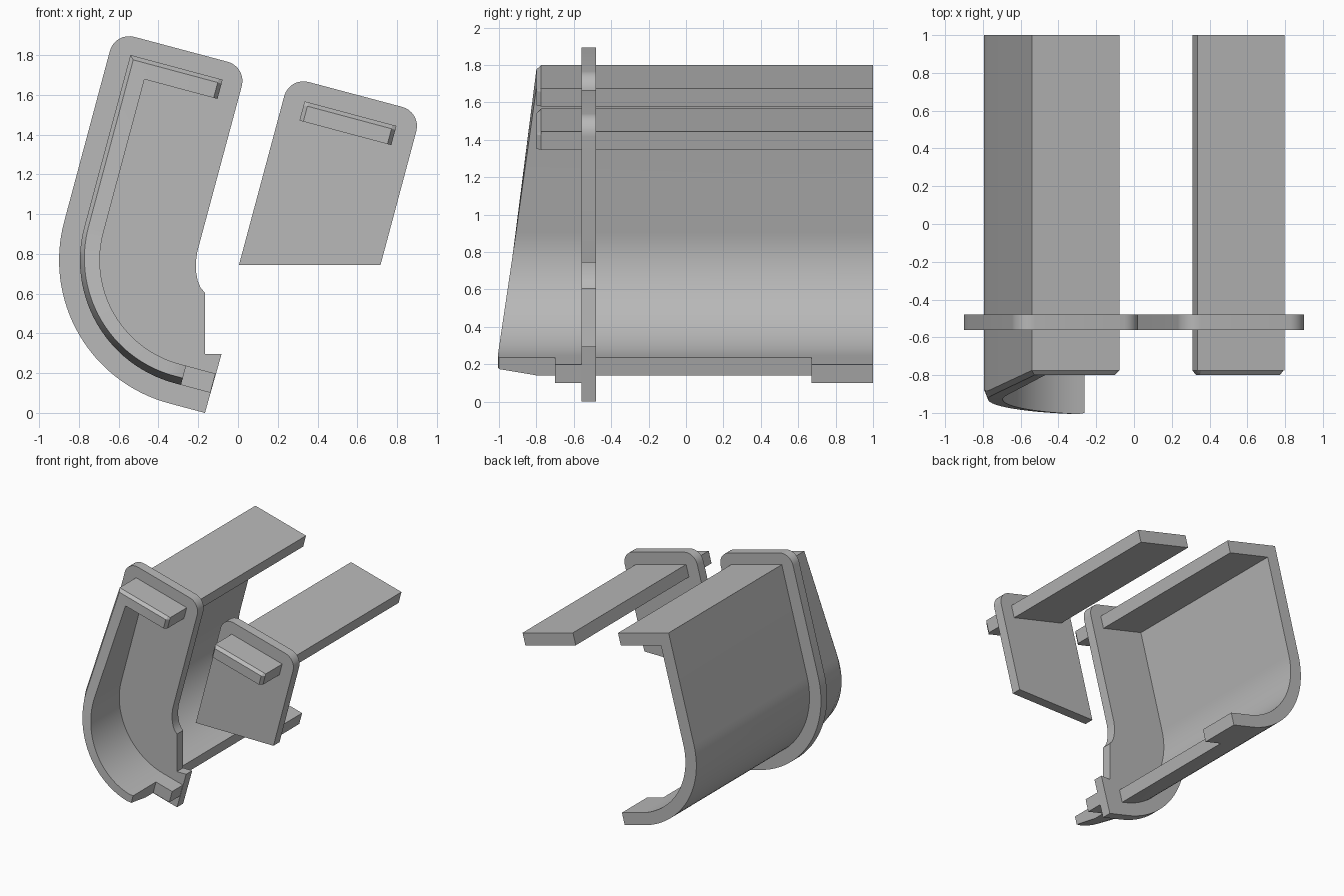
import bpy, bmesh
from math import sin, cos, radians
from mathutils import Vector

cube = bpy.data.objects.get("Cube")
if cube:
    bpy.data.objects.remove(cube, do_unlink=True)

grey = bpy.data.materials.new("plain grey")
grey.use_nodes = True
GREY = (0.48, 0.48, 0.48, 1)
grey.diffuse_color = GREY
grey.node_tree.nodes["Principled BSDF"].inputs["Base Color"].default_value = GREY

# Everything leans 15 degrees: U runs along the bars, V runs up the walls
TILT = radians(15)
U = Vector((cos(TILT), -sin(TILT)))
V = Vector((sin(TILT), cos(TILT)))
CENTRE = Vector((-0.155, 0.768))
THICK = 0.1
BACK = 1.0


def loft(name, rings):
    """Skin a row of equal point rings and cap both ends."""
    bm = bmesh.new()
    rows = [[bm.verts.new(p) for p in ring] for ring in rings]
    n = len(rows[0])
    for a, b in zip(rows, rows[1:]):
        for i in range(n):
            j = (i + 1) % n
            bm.faces.new((a[i], a[j], b[j], b[i]))
    bm.faces.new(rows[0])
    bm.faces.new(rows[-1])
    bmesh.ops.recalc_face_normals(bm, faces=bm.faces)
    mesh = bpy.data.meshes.new(name)
    bm.to_mesh(mesh)
    bm.free()
    mesh.materials.append(grey)
    ob = bpy.data.objects.new(name, mesh)
    bpy.context.collection.objects.link(ob)
    bpy.ops.object.select_all(action='DESELECT')
    ob.select_set(True)
    bpy.context.view_layer.objects.active = ob
    bpy.ops.object.shade_smooth_by_angle(angle=radians(25))
    return ob


def prism(name, outline, y0, y1):
    return loft(name, [[(p[0], y, p[1]) for p in outline] for y in (y0, y1)])


def arc(centre, radius, start, end, steps):
    return [centre + radius * Vector((cos(radians(start + (end - start) * i / steps)),
                                      sin(radians(start + (end - start) * i / steps))))
            for i in range(steps + 1)]


def section(outer, inward, front, inset, depth):
    """Wall cross-section with a chamfer on its outer front edge."""
    mid, inner = outer + inward * inset, outer + inward * THICK
    profile = ((outer, BACK), (outer, front + depth), (mid, front),
               (inner, front), (inner, BACK))
    return [(p.x, y, p.y) for p, y in profile]


def rounded_top(left, right, radius=0.1):
    """Two rounded corners of a tilted plate, from left to right."""
    return (arc(left + radius * (U - V), radius, 165, 75, 8)
            + arc(right - radius * (U + V), radius, 75, -15, 8))


# Curved channel: top bar, leaning wall and swept floor in one skin
corner = Vector((-0.541, 1.80))
bar_end = corner + U * 0.48
rings = [section(bar_end, -V, -0.775, 0.02, 0),
         section(bar_end - U * 0.02, -V, -0.8, 0.02, 0.025),
         section(corner, U - V, -0.8, 0.02, 0.025)]
STEPS = 28
for i, p in enumerate(arc(CENTRE, 0.64, 165, 255, STEPS)):
    t = i / STEPS
    front = -0.8 - 0.125 * (1.8 - p.y)
    rings.append(section(p, (CENTRE - p).normalized(), front,
                         0.02 + 0.015 * t, 0.025 + 0.175 * t))
floor_end = CENTRE - V * 0.64
rings.append(section(floor_end + U * 0.035, V, -1.0, 0.035, 0.2))
loft("curved_channel", rings)

# Tabs that lengthen the floor at the front and back
for name, y0, y1 in (("front_floor_tab", -0.70, -0.50), ("back_floor_tab", 0.67, BACK)):
    a, b = floor_end + U * 0.03, floor_end + U * 0.188
    prism(name, [a, b, b + V * THICK, a + V * THICK], y0, y1)

# Large flange plate around the channel
outline = arc(CENTRE, 0.745, 255, 165, 32)
outline += rounded_top(Vector((-0.6185, 1.917)), Vector((0.0448, 1.74)))
outline += [Vector(p) for p in ((-0.205, 0.81), (-0.212, 0.76), (-0.211, 0.71),
                                (-0.203, 0.665), (-0.188, 0.63), (-0.167, 0.605),
                                (-0.167, 0.295), (-0.083, 0.295))]
outline.append(CENTRE - V * 0.745 + U * 0.188)
prism("large_flange", outline, -0.56, -0.48)

# Small flange plate
outline = [Vector((0.717, 0.745)), Vector((0.005, 0.745))]
outline += rounded_top(Vector((0.2584, 1.69)), Vector((0.9227, 1.513)))
prism("small_flange", outline, -0.56, -0.48)

# Straight bar through the small flange, chamfered at its front
left = Vector((0.335, 1.567))
loft("straight_bar", [section(left + U * s, -V, front, 0.02, depth)
                      for s, front, depth in ((0, -0.775, 0), (0.02, -0.8, 0.025),
                                              (0.458, -0.8, 0.025), (0.478, -0.775, 0))])
